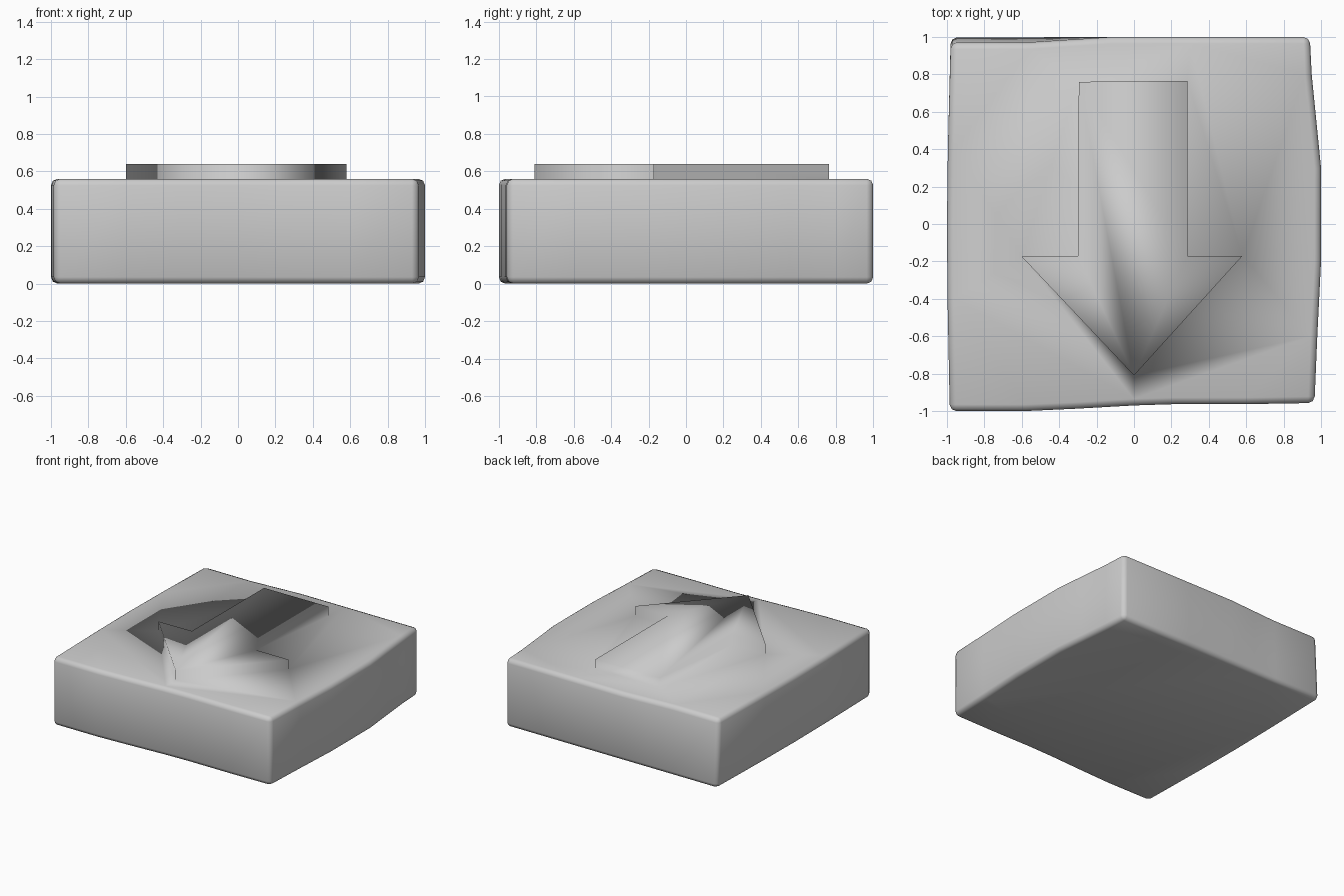
import bpy, bmesh

if "Cube" in bpy.data.objects:
    bpy.data.objects.remove(bpy.data.objects["Cube"])


def prism(name, bottom, top, z0, z1):
    """Closed solid between two matching outlines (counter-clockwise)."""
    bm = bmesh.new()
    lo = [bm.verts.new((x, y, z0)) for x, y in bottom]
    hi = [bm.verts.new((x, y, z1)) for x, y in top]
    n = len(lo)
    bm.faces.new(lo[::-1])
    bm.faces.new(hi)
    for i in range(n):
        j = (i + 1) % n
        bm.faces.new((lo[i], lo[j], hi[j], hi[i]))
    bmesh.ops.recalc_face_normals(bm, faces=bm.faces)
    mesh = bpy.data.meshes.new(name)
    bm.to_mesh(mesh)
    bm.free()
    ob = bpy.data.objects.new(name, mesh)
    bpy.context.collection.objects.link(ob)
    return ob


# Slightly wavy stone outline: front, right, back, left
outline = [
    (-0.985, -1.0), (-0.58, -1.0), (-0.3, -0.987), (0, -0.97), (0.22, -0.963), (0.6, -0.963),
    (0.965, -0.957), (0.98, -0.6), (1.0, -0.2), (1.0, 0.3), (0.975, 0.55), (0.95, 0.8),
    (0.94, 1.0), (0.3, 1.0), (-0.12, 1.0), (-0.35, 1.0), (-0.56, 1.0),
    (-0.98, 1.0), (-0.995, 0.4), (-1.0, 0.0), (-0.997, -0.4),
]
# The back wall leans inward towards the left corner
top_outline = [(x, y - 0.03 * min(1, max(0, (-0.12 - x) / 0.44))) if y > 0.9 else (x, y)
               for x, y in outline]
block = prism("paving_block", outline, top_outline, 0, 0.56)
bev = block.modifiers.new("edge_bevel", "BEVEL")
bev.width = 0.035
bev.segments = 2
bev.limit_method = "ANGLE"
bev.angle_limit = 0.8

# Raised arrow pointing to the front
arrow_pts = [(0, -0.81), (0.58, -0.17), (0.285, -0.17), (0.285, 0.765),
             (-0.295, 0.76), (-0.30, -0.17), (-0.60, -0.175)]
arrow = prism("raised_arrow", arrow_pts, arrow_pts, 0.4, 0.64)
arrow.hide_render = True

# Merge the arrow into the block so the shading flows across both
uni = block.modifiers.new("join_arrow", "BOOLEAN")
uni.operation = "UNION"
uni.solver = "EXACT"
uni.object = arrow
bpy.context.view_layer.objects.active = block
block.select_set(True)
for m in ("edge_bevel", "join_arrow"):
    bpy.ops.object.modifier_apply(modifier=m)
bpy.data.objects.remove(arrow)
block.data.shade_smooth()
